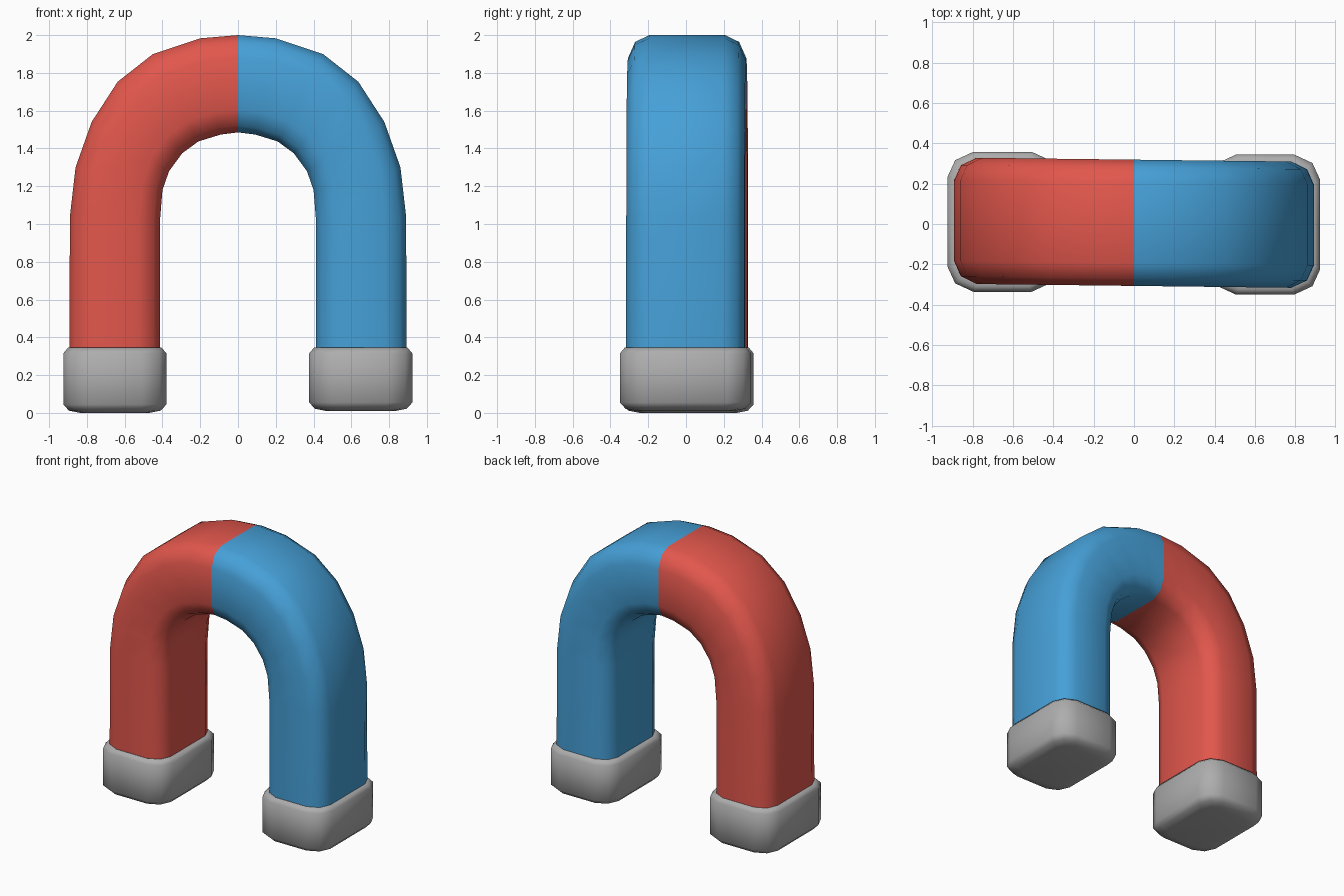
import bpy
import bmesh

cube = bpy.data.objects.get("Cube")
if cube:
    bpy.data.objects.remove(cube, do_unlink=True)


def material(name, rgb):
    mat = bpy.data.materials.new(name)
    mat.use_nodes = True
    mat.diffuse_color = (*rgb, 1)
    mat.node_tree.nodes["Principled BSDF"].inputs["Base Color"].default_value = (*rgb, 1)
    return mat


red = material("red", (0.76, 0.095, 0.073))
blue = material("blue", (0.061, 0.352, 0.686))
grey = material("grey", (0.42, 0.42, 0.42))

# Rounded rectangle cross-section on a -1..1 square, with two facets per corner
CORNER = [(1, 0.64), (0.86, 0.88), (0.53, 1)]
SECTION = (CORNER + [(-u, v) for u, v in reversed(CORNER)]
           + [(-u, -v) for u, v in CORNER] + [(u, -v) for u, v in reversed(CORNER)])


def loft(name, rings, mats, cap_start=False, cap_end=False):
    """Skin a list of equal rings of points into one smooth object."""
    bm = bmesh.new()
    loops = [[bm.verts.new(p) for p in ring] for ring in rings]
    n = len(SECTION)
    for a, b in zip(loops, loops[1:]):
        for i in range(n):
            j = (i + 1) % n
            bm.faces.new((a[i], a[j], b[j], b[i]))
    if cap_start:
        bm.faces.new(loops[0])
    if cap_end:
        bm.faces.new(loops[-1])
    bmesh.ops.recalc_face_normals(bm, faces=bm.faces)
    # Colour by side when there are two colours
    for f in bm.faces:
        f.material_index = int(len(mats) > 1 and f.calc_center_median().x > 0)
    mesh = bpy.data.meshes.new(name)
    bm.to_mesh(mesh)
    bm.free()
    obj = bpy.data.objects.new(name, mesh)
    bpy.context.collection.objects.link(obj)
    for m in mats:
        mesh.materials.append(m)
    bpy.ops.object.select_all(action="DESELECT")
    obj.select_set(True)
    bpy.context.view_layer.objects.active = obj
    bpy.ops.object.shade_smooth_by_angle(angle=1.1)
    return obj


# Horseshoe body: outer and inner outline points from one foot up to the crown
OUTER = [(0.893, 0.2), (0.89, 1.04), (0.86, 1.3), (0.775, 1.54),
         (0.637, 1.753), (0.45, 1.9), (0.2, 1.983), (0, 2)]
INNER = [(0.413, 0.2), (0.413, 1.02), (0.4, 1.18), (0.365, 1.28),
         (0.295, 1.375), (0.21, 1.437), (0.09, 1.474), (0, 1.485)]
half = list(zip(OUTER, INNER))
stations = half + [((-o[0], o[1]), (-i[0], i[1])) for o, i in reversed(half[:-1])]


def body_ring(outer, inner):
    ring = []
    for u, v in SECTION:
        t = (u + 1) / 2
        x = inner[0] + (outer[0] - inner[0]) * t
        z = inner[1] + (outer[1] - inner[1]) * t
        ring.append((x, 0.006 - 0.012 * x + 0.313 * v, z))
    return ring


loft("horseshoe_body", [body_ring(o, i) for o, i in stations], [red, blue], True, True)

# Pole caps: bevelled sleeves, given as (inset, height) from the base up
CAP = [(0.09, 0), (0.03, 0.012), (0, 0.045), (0, 0.315), (0.025, 0.345), (0.06, 0.335)]
for name, x, y, lift in (("left_cap", 0.65, -0.003, 0.01), ("right_cap", -0.652, 0.011, 0)):
    rings = [[(x + u * (0.273 - d), y + v * (0.347 - d), z + (lift if z < 0.1 else 0))
              for u, v in SECTION] for d, z in CAP]
    loft(name, rings, [grey], cap_start=True)
